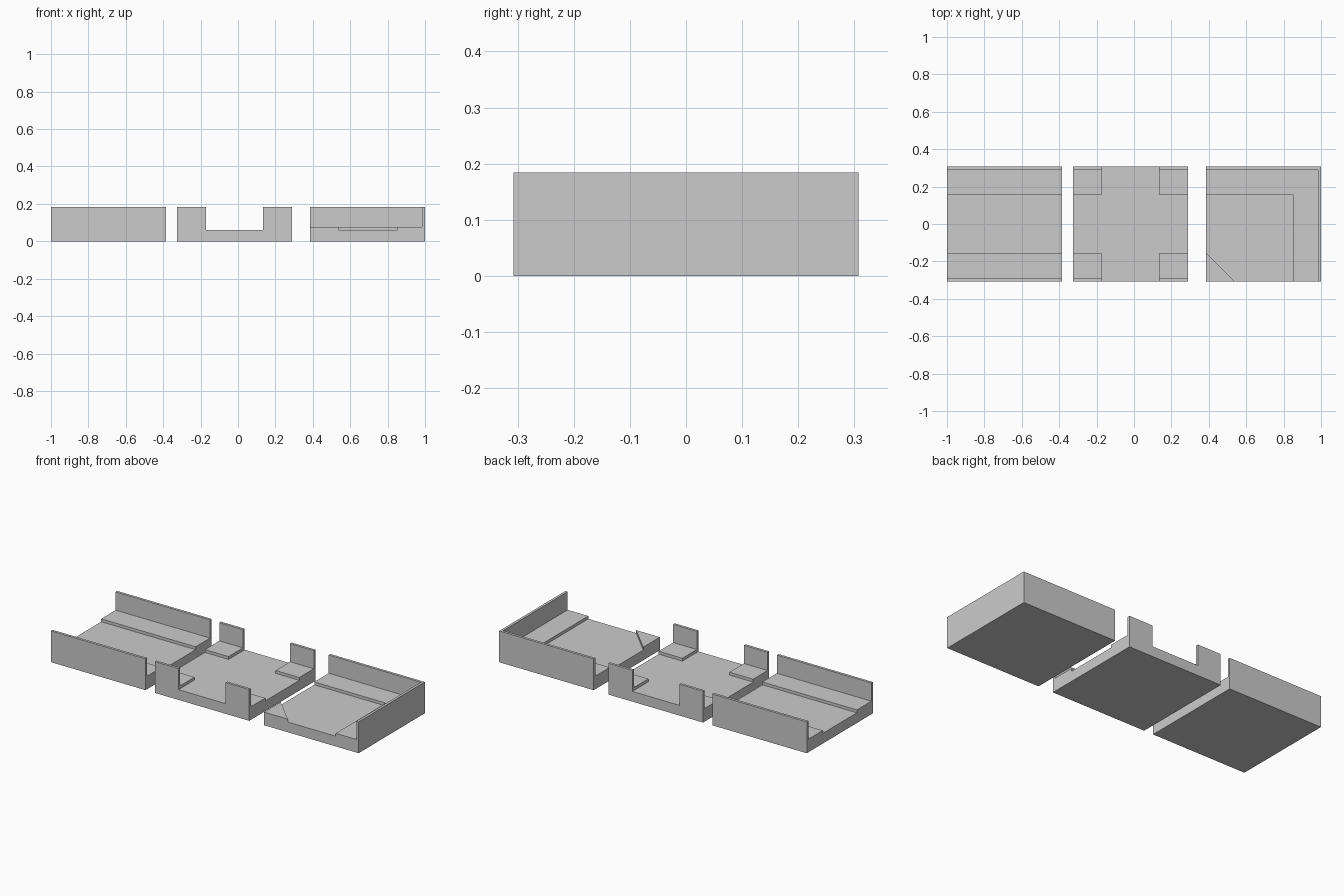
import bpy, bmesh

if "Cube" in bpy.data.objects:
    bpy.data.objects.remove(bpy.data.objects["Cube"])

H = 0.307                              # half width of a tile
ROAD, KERB, WALL = 0.06, 0.077, 0.184  # heights
K, W = 0.149, 0.015                    # kerb width, wall thickness


def prism(name, pts, height, cx):
    """Solid with a flat outline standing on the ground."""
    bm = bmesh.new()
    face = bm.faces.new([bm.verts.new((x + cx, y, 0)) for x, y in pts])
    ext = bmesh.ops.extrude_face_region(bm, geom=[face])
    top = [v for v in ext["geom"] if isinstance(v, bmesh.types.BMVert)]
    bmesh.ops.translate(bm, vec=(0, 0, height), verts=top)
    bmesh.ops.recalc_face_normals(bm, faces=bm.faces)
    me = bpy.data.meshes.new(name)
    bm.to_mesh(me)
    bm.free()
    ob = bpy.data.objects.new(name, me)
    bpy.context.collection.objects.link(ob)
    return ob


def rect(x0, x1, y0, y1):
    return [(x0, y0), (x1, y0), (x1, y1), (x0, y1)]


def ell(w):
    """L-shaped strip along the back and right edges."""
    return [(-H, H), (-H, H - w), (H - w, H - w), (H - w, -H), (H, -H), (H, H)]


def tile(name, cx, parts):
    """Road slab fused with its raised kerbs and walls."""
    slab = prism(name, rect(-H, H, -H, H), ROAD, cx)
    helpers = []
    for pts, height in parts:
        part = prism("raised_part", pts, height, cx)
        part.hide_render = True
        mod = slab.modifiers.new("fuse", 'BOOLEAN')
        mod.operation, mod.solver, mod.object = 'UNION', 'EXACT', part
        helpers.append(part)
    dg = bpy.context.evaluated_depsgraph_get()
    mesh = bpy.data.meshes.new_from_object(slab.evaluated_get(dg))
    slab.modifiers.clear()
    slab.data = mesh
    for part in helpers:
        bpy.data.objects.remove(part)
    return slab


def strip(x0, x1, side):
    """Kerb and wall along the back (1) or front (-1) edge."""
    return [(rect(x0, x1, *sorted((side * H, side * (H - w)))), h)
            for w, h in ((K, KERB), (W, WALL))]


# Straight road with kerb and wall on both sides
tile("straight_road", -0.693, strip(-H, H, 1) + strip(-H, H, -1))

# Crossroads with a kerb and wall piece in each corner
C = 0.154
tile("crossroads", -0.019,
     [p for side in (1, -1) for x in (-H, H - C) for p in strip(x, x + C, side)])

# Corner road with outer L kerb and wall, and a cut inner corner
tile("corner_road", 0.692,
     [(ell(K), KERB), (ell(W), WALL),
      ([(-H, -H), (-H + C, -H), (-H, -H + C)], KERB)])
